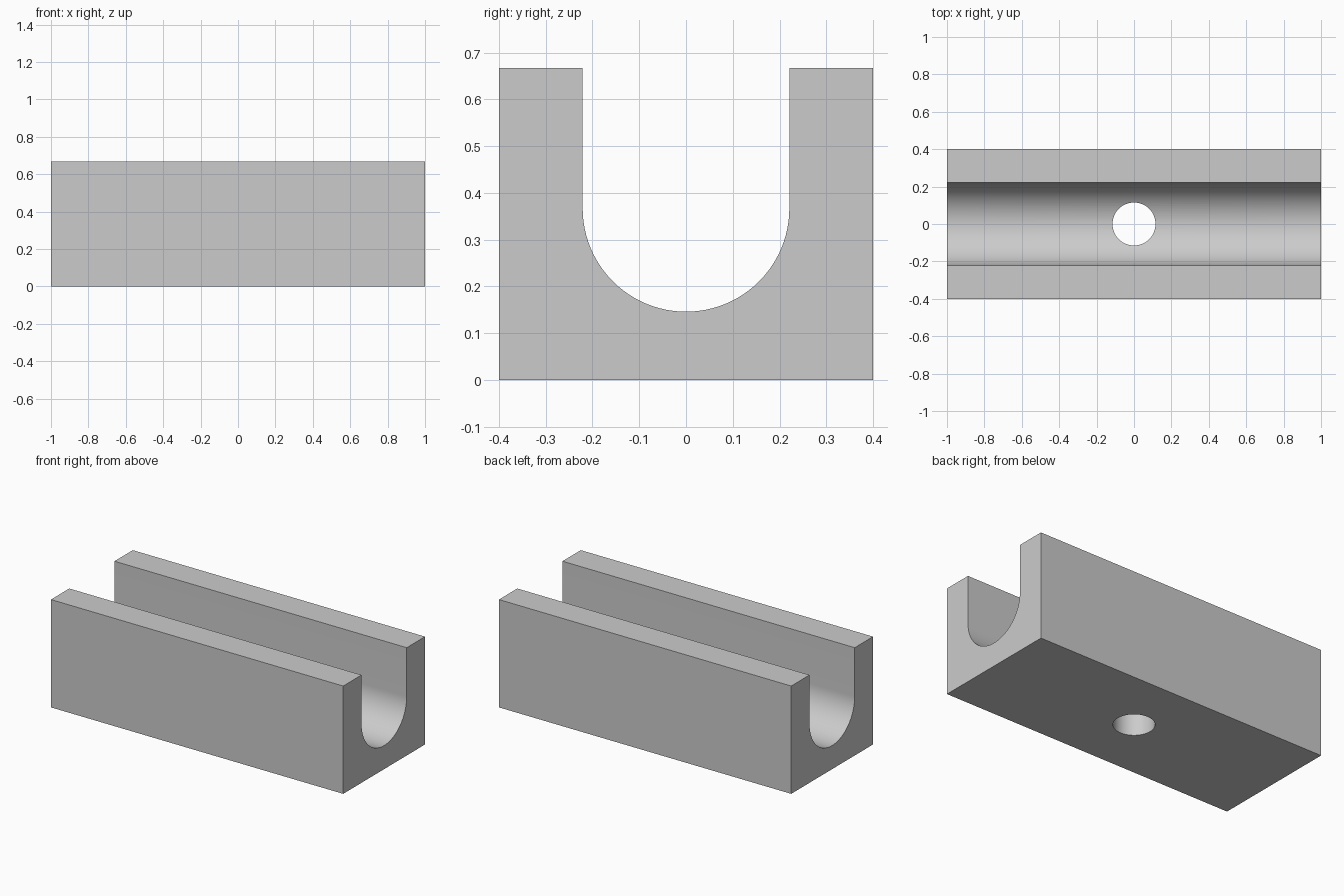
import bpy
import bmesh
from math import pi, sin, cos, radians

if "Cube" in bpy.data.objects:
    bpy.data.objects.remove(bpy.data.objects["Cube"], do_unlink=True)

LENGTH, WIDTH, HEIGHT = 2.0, 0.8, 0.667
GROOVE_RADIUS, GROOVE_CENTRE = 0.221, 0.367
HOLE_RADIUS = 0.115
ARC_STEPS = 48

grey = bpy.data.materials.new("plain grey")
grey.use_nodes = True
colour = (0.6, 0.6, 0.6, 1)
grey.diffuse_color = colour
grey.node_tree.nodes["Principled BSDF"].inputs["Base Color"].default_value = colour

# Channel block: U-shaped section extruded along x
half = WIDTH / 2
arc = [(GROOVE_RADIUS * cos(pi * i / ARC_STEPS),
        GROOVE_CENTRE - GROOVE_RADIUS * sin(pi * i / ARC_STEPS))
       for i in range(ARC_STEPS, -1, -1)]
section = ([(-half, HEIGHT), (-half, 0), (half, 0), (half, HEIGHT), (GROOVE_RADIUS, HEIGHT)]
           + arc[::-1] + [(-GROOVE_RADIUS, HEIGHT)])

bm = bmesh.new()
end = bm.faces.new([bm.verts.new((-LENGTH / 2, y, z)) for y, z in section])
extruded = bmesh.ops.extrude_face_region(bm, geom=[end], use_keep_orig=True)
moved = [v for v in extruded["geom"] if isinstance(v, bmesh.types.BMVert)]
bmesh.ops.translate(bm, verts=moved, vec=(LENGTH, 0, 0))
bmesh.ops.recalc_face_normals(bm, faces=bm.faces)
mesh = bpy.data.meshes.new("channel_block")
bm.to_mesh(mesh)
bm.free()
mesh.materials.append(grey)
block = bpy.data.objects.new("channel_block", mesh)
bpy.context.collection.objects.link(block)

# Round hole through the middle of the floor
bpy.ops.mesh.primitive_cylinder_add(vertices=64, radius=HOLE_RADIUS, depth=0.6)
cutter = bpy.context.object
cutter.name = "hole_cutter"
cutter.hide_render = True
cutter.data.materials.append(grey)

bpy.ops.object.select_all(action="DESELECT")
block.select_set(True)
bpy.context.view_layer.objects.active = block
hole = block.modifiers.new("floor hole", "BOOLEAN")
hole.operation = "DIFFERENCE"
hole.solver = "EXACT"
hole.object = cutter
bpy.ops.object.modifier_apply(modifier=hole.name)
bpy.data.objects.remove(cutter, do_unlink=True)

# Smooth curves with crisp corners
bpy.ops.object.shade_smooth_by_angle(angle=radians(30))
